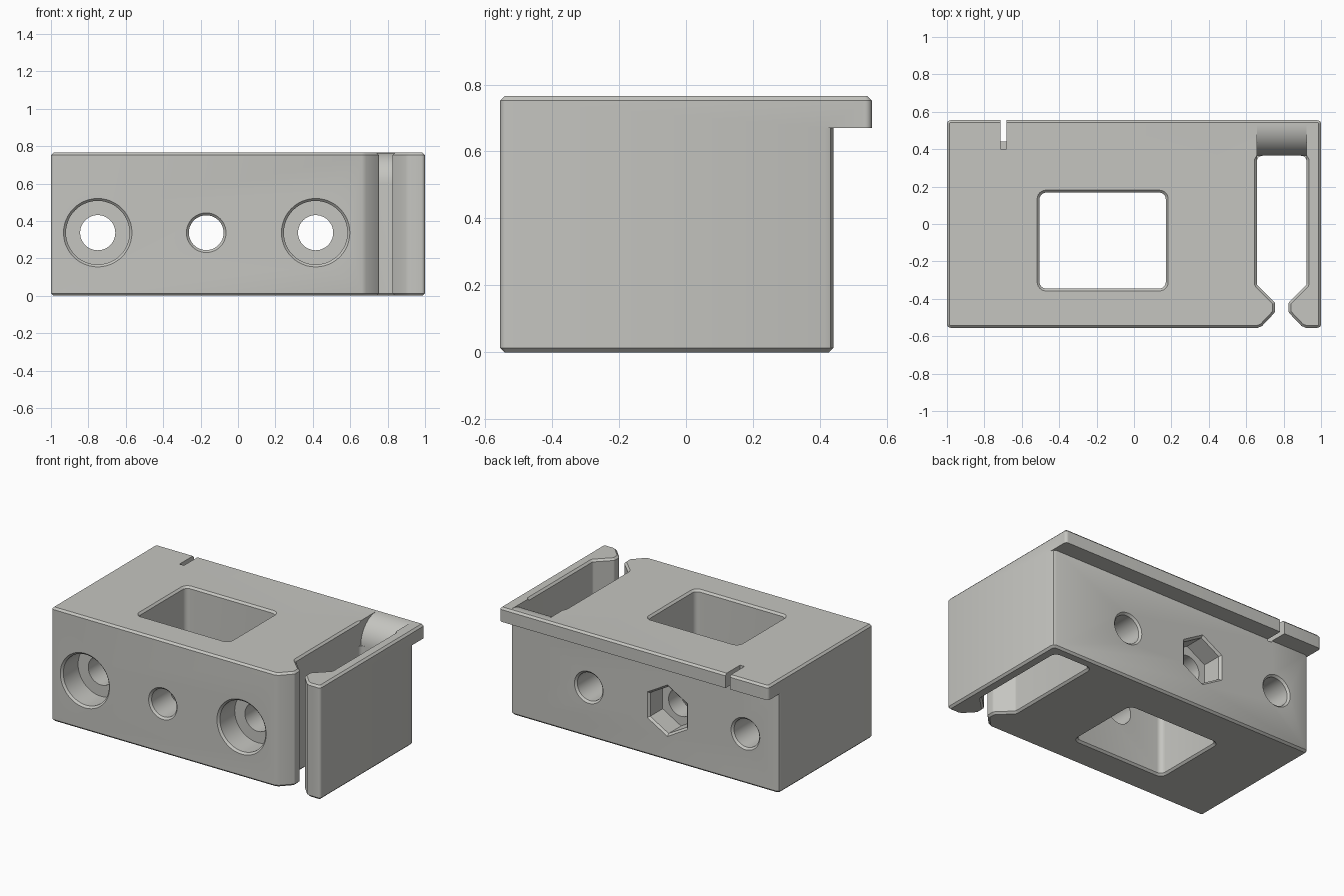
import bpy, bmesh, math
from mathutils import Vector

if "Cube" in bpy.data.objects:
    bpy.data.objects.remove(bpy.data.objects["Cube"])

H = 0.765          # overall height
C = 0.013          # edge chamfer
FRONT, BACK, LIP = -0.555, 0.44, 0.555

grey = bpy.data.materials.new("light grey")
grey.diffuse_color = (0.56, 0.56, 0.53, 1)
grey.use_nodes = True
grey.node_tree.nodes["Principled BSDF"].inputs["Base Color"].default_value = grey.diffuse_color


def rounded(pts, steps=6):
    """Polygon from (x, y, radius) corners, arcs at corners with a radius."""
    out = []
    for i, (x, y, r) in enumerate(pts):
        p = Vector((x, y))
        if r == 0:
            out.append(p)
            continue
        a = (Vector(pts[i - 1][:2]) - p).normalized()
        b = (Vector(pts[(i + 1) % len(pts)][:2]) - p).normalized()
        half = a.angle(b) / 2
        centre = p + (a + b).normalized() * (r / math.sin(half))
        s = p + a * (r / math.tan(half)) - centre
        e = p + b * (r / math.tan(half)) - centre
        ang = math.pi - 2 * half
        for k in range(steps + 1):
            t = k / steps
            w = (s * math.sin((1 - t) * ang) + e * math.sin(t * ang)) / math.sin(ang)
            out.append(centre + w)
    return out


def rect(x0, x1, y0, y1, r):
    return rounded([(x0, y0, r), (x1, y0, r), (x1, y1, r), (x0, y1, r)])


def circle(x, z, r, n=48, turn=0.0):
    return [Vector((x + r * math.cos(turn + math.tau * i / n),
                    z + r * math.sin(turn + math.tau * i / n))) for i in range(n)]


def offset(pts, d):
    """Grow a counter-clockwise polygon by d with mitred corners."""
    out = []
    for i, p in enumerate(pts):
        a = (p - pts[i - 1]).normalized()
        b = (pts[(i + 1) % len(pts)] - p).normalized()
        na, nb = Vector((a.y, -a.x)), Vector((b.y, -b.x))
        out.append(p + (na + nb) * (d / (1 + na.dot(nb))))
    return out


def prism(name, pts, levels, axis="z"):
    """Loft a counter-clockwise polygon through (height, growth) levels."""
    place = {"z": lambda u, v, w: (u, v, w),
             "y": lambda u, v, w: (u, w, v),
             "x": lambda u, v, w: (w, u, v)}[axis]
    n = len(pts)
    verts = [place(p.x, p.y, w) for w, d in levels for p in offset(pts, d)]
    faces = [tuple(reversed(range(n)))]
    for k in range(len(levels) - 1):
        lo, hi = k * n, (k + 1) * n
        faces += [(lo + i, lo + (i + 1) % n, hi + (i + 1) % n, hi + i)
                  for i in range(n)]
    faces.append(tuple(range((len(levels) - 1) * n, len(levels) * n)))
    if axis == "y":
        faces = [tuple(reversed(f)) for f in faces]
    mesh = bpy.data.meshes.new(name)
    mesh.from_pydata(verts, [], faces)
    mesh.update()
    mesh.materials.append(grey)
    ob = bpy.data.objects.new(name, mesh)
    bpy.context.scene.collection.objects.link(ob)
    return ob


def volume(mesh):
    bm = bmesh.new()
    bm.from_mesh(mesh)
    v = bm.calc_volume(signed=True) if bm.faces else 0.0
    bm.free()
    return v


# Chamfered block
block = prism("clamp_block", rect(-1, 1, FRONT, LIP, 0.02),
              [(0, -C), (C, 0), (H - C, 0), (H, -C)])


def cut(name, pts, levels, axis="z"):
    """Subtract a prism, keeping the first solver result that is sound."""
    cutter = prism(name, pts, levels, axis)
    cutter.hide_render = True
    before = volume(block.data)
    for solver in ("MANIFOLD", "EXACT", "FLOAT"):
        mod = block.modifiers.new(name, "BOOLEAN")
        mod.operation = "DIFFERENCE"
        mod.solver = solver
        mod.object = cutter
        bpy.context.view_layer.update()
        graph = bpy.context.evaluated_depsgraph_get()
        result = bpy.data.meshes.new_from_object(block.evaluated_get(graph))
        block.modifiers.remove(mod)
        if 0.7 * before < volume(result) < before - 1e-6:
            block.data = result
            break
        bpy.data.meshes.remove(result)
    bpy.data.objects.remove(cutter)


THROUGH = [(-C, 2 * C), (C, 0), (H - C, 0), (H + C, 2 * C)]

# Step under the rear lip, leaving rounded rear corners
side = [(1.0, BACK - 0.025), (0.993, BACK - 0.008), (0.975, BACK)]
step = [Vector((1.2, 0.8)), Vector((-1.2, 0.8)), Vector((-1.2, side[0][1]))]
step += [Vector((-x, y)) for x, y in side]
step += [Vector(p) for p in reversed(side)] + [Vector((1.2, side[0][1]))]
cut("lip_step", step, [(-C, 2 * C), (C, 0), (0.67, 0)])

# Rectangular window
cut("window", rect(-0.505, 0.17, -0.345, 0.168, 0.035), THROUGH)

# Side slot with a narrow mouth that flares at the front
SX = 0.79
half = [(0.13, -0.6, 0), (0.13, -0.556, 0), (0.105, -0.545, 0),
        (0.036, -0.472, 0.02), (0.036, -0.42, 0.02),
        (0.133, -0.325, 0.02), (0.133, 0.365, 0.03)]
slot = [(SX + x, y, r) for x, y, r in half]
slot += [(SX - x, y, r) for x, y, r in reversed(half)]
cut("slot", rounded(slot), THROUGH)

# Curved lead-out at the rear top of the slot
R = 0.165
curve = [Vector((0.365 + R - R * math.cos(a), H - R + R * math.sin(a)))
         for a in [math.pi / 2 * k / 16 for k in range(17)]]
ramp = [Vector((0.3, H - R))] + curve + [Vector((0.365 + R, 0.8)), Vector((0.3, 0.8))]
cut("slot_ramp", ramp, [(SX - 0.1325, 0), (SX + 0.1325, 0)], "x")

# Index notch in the lip
cut("notch", rect(-0.715, -0.682, 0.40, 0.7, 0), [(0.66, 0), (H + 0.05, 0)])

# Two counterbored screw holes and a centre hole
Z = 0.337
for x in (-0.75, 0.415):
    cut("counterbore", circle(x, Z, 0.17),
        [(FRONT - C, 2 * C), (FRONT + C, 0), (-0.385, 0)], "y")
    cut("screw_hole", circle(x, Z, 0.094),
        [(-0.45, 0), (BACK - C, 0), (BACK + C, 2 * C)], "y")
cut("centre_hole", circle(-0.17, Z, 0.093),
    [(FRONT - C, 2 * C), (FRONT + C, 0), (0.5, 0)], "y")

# Hexagonal nut pocket at the back
cut("nut_pocket", circle(-0.17, Z, 0.158, 6, math.pi / 6),
    [(BACK - 0.145, 0), (BACK - C, 0), (BACK + C, 2 * C)], "y")

# Smooth the round surfaces and keep the edges sharp
bpy.context.view_layer.update()
bpy.context.view_layer.objects.active = block
block.select_set(True)
bpy.ops.object.shade_smooth_by_angle(angle=math.radians(28))
